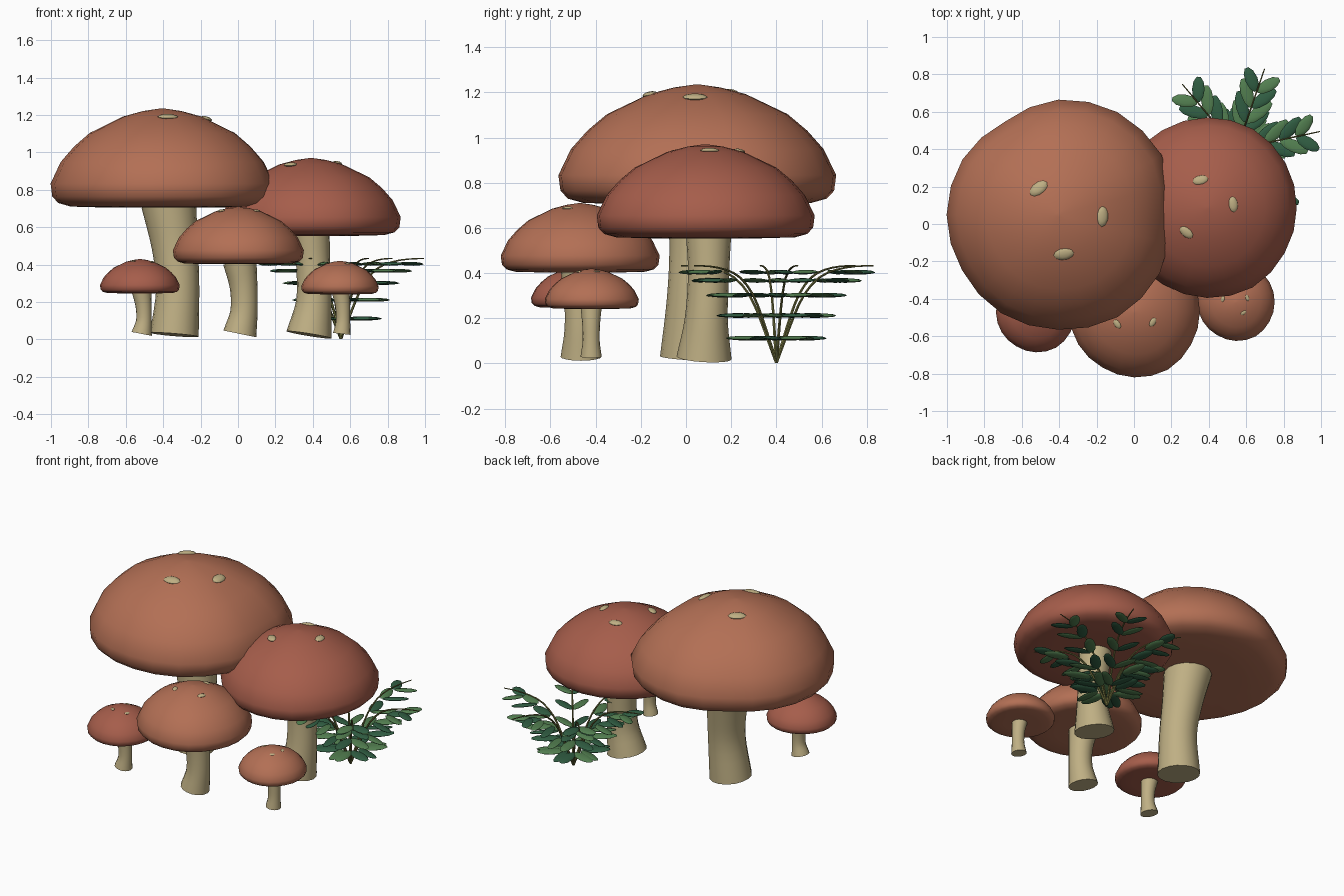
import bpy, bmesh, math
from math import cos, sin, pi, radians
from mathutils import Vector, Matrix

if "Cube" in bpy.data.objects:
    bpy.data.objects.remove(bpy.data.objects["Cube"])


def material(name, rgb):
    m = bpy.data.materials.new(name)
    m.diffuse_color = (*rgb, 1)
    m.use_nodes = True
    m.node_tree.nodes["Principled BSDF"].inputs["Base Color"].default_value = m.diffuse_color
    return m


ORANGE = material("cap_orange", (.45, .16, .09))
RED = material("cap_red", (.38, .11, .07))
CREAM = material("stem_cream", (.52, .43, .23))
DARK = material("leaf_dark", (.03, .11, .055))
LIGHT = material("leaf_light", (.085, .21, .08))
TWIG = material("frond_stalk", (.16, .16, .045))


def finish(bm, name, mat, angle=55):
    bmesh.ops.recalc_face_normals(bm, faces=bm.faces)
    me = bpy.data.meshes.new(name)
    bm.to_mesh(me)
    bm.free()
    for p in me.polygons:
        p.use_smooth = True
    me.set_sharp_from_angle(angle=radians(angle))
    me.materials.append(mat)
    ob = bpy.data.objects.new(name, me)
    bpy.context.collection.objects.link(ob)
    return ob


def skin(bm, rings):
    """Bridge equal-sized rings of points and close both ends."""
    rows = [[bm.verts.new(p) for p in ring] for ring in rings]
    n = len(rows[0])
    for a, b in zip(rows, rows[1:]):
        for i in range(n):
            j = (i + 1) % n
            bm.faces.new((a[i], a[j], b[j], b[i]))
    bm.faces.new(rows[0])
    bm.faces.new(rows[-1])


def spline(pts, steps):
    """Catmull-Rom resampling of a list of vectors of any size."""
    pts = [Vector(p) for p in pts]
    ext = [2 * pts[0] - pts[1]] + pts + [2 * pts[-1] - pts[-2]]
    out = []
    for k in range(len(pts) - 1):
        a, b, c, d = ext[k:k + 4]
        for s in range(steps):
            t = s / steps
            out.append(.5 * (2 * b + (c - a) * t + (2 * a - 5 * b + 4 * c - d) * t * t
                             + (3 * b - a - 3 * c + d) * t ** 3))
    return out + [pts[-1]]


def tube(bm, path, n):
    """Tube along (x, y, z, radius) points, rings square to the path."""
    rings = []
    for i, p in enumerate(path):
        d = (path[min(i + 1, len(path) - 1)] - path[max(i - 1, 0)]).to_3d().normalized()
        q = Vector((0, 0, 1)).rotation_difference(d)
        c = p.to_3d()
        rings.append([c + q @ Vector((p[3] * cos(2 * pi * k / n), p[3] * sin(2 * pi * k / n), 0))
                      for k in range(n)])
    skin(bm, rings)


# Cap profile: (radius, height) as fractions, from the underside to the crown
PROFILE = [(.1, .02), (.5, .01), (.82, .02), (.93, .055), (.985, .12), (1, .25), (.91, .465),
           (.79, .62), (.65, .755), (.35, .92), (.17, .975), (.02, 1)]
ROUND = [1, 1.01, 1.02, 1.01, 1, 1.01, 1, .99, .98, 1, 1.02, 1]
WAVY = [1, 1.07, 1.06, 1.03, .96, .99, 1, .995, 1.02, 1.03, 1.06, 1.05]


def cap_height(f):
    top = PROFILE[5:]
    for (r1, h1), (r0, h0) in zip(top, top[1:]):
        if r0 <= f <= r1:
            return h0 + (h1 - h0) * (f - r0) / (r1 - r0)
    return 1


def mushroom(name, cap, mat, stem, spots, size, outline=ROUND):
    x, y, R, z0, z1 = cap
    H = z1 - z0
    # cap
    n = 24
    mult = [(outline[i // 2] + outline[((i + 1) // 2) % 12]) / 2 for i in range(n)]
    bm = bmesh.new()
    skin(bm, [[(x + R * r * mult[i] * cos(2 * pi * i / n), y + R * r * mult[i] * sin(2 * pi * i / n),
                z0 + H * h) for i in range(n)] for r, h in PROFILE])
    finish(bm, name + "_cap", mat, 70)
    # stem
    bm = bmesh.new()
    tube(bm, spline(stem, 4), 16)
    finish(bm, name + "_stem", CREAM)
    # pale spots, stretched around the crown
    bm = bmesh.new()
    for sx, sy in spots:
        dx, dy = sx - x, sy - y
        r = math.hypot(dx, dy)
        slope = (cap_height(r / R - .05) - cap_height(r / R + .05)) * H / (.1 * R)
        m = (Matrix.Translation((sx, sy, z0 + H * cap_height(r / R)))
             @ Matrix.Rotation(math.atan2(dy, dx), 4, 'Z')
             @ Matrix.Rotation(math.atan(slope) * .6, 4, 'Y')
             @ Matrix.Diagonal((size * .6, size, size * .25, 1)))
        bmesh.ops.create_uvsphere(bm, u_segments=10, v_segments=6, radius=1, matrix=m)
    finish(bm, name + "_spots", CREAM)


mushroom("large_mushroom", (-.405, .05, .597, .70, 1.235), ORANGE,
         [(-.34, .015, .025, .13), (-.322, .03, .28, .115), (-.338, .05, .5, .124), (-.37, .065, .725, .147)],
         [(-.51, .19), (-.17, .04), (-.375, -.16)], .055, WAVY)
mushroom("tall_mushroom", (.39, .085, .48, .55, .97), RED,
         [(.38, .08, .025, .122), (.405, .09, .2, .095), (.402, .1, .4, .091), (.39, .1, .57, .1)],
         [(.355, .235), (.53, .105), (.28, -.045)], .042)
mushroom("middle_mushroom", (.002, -.47, .35, .40, .71), ORANGE,
         [(.01, -.465, .03, .09), (.032, -.465, .15, .073), (.03, -.465, .28, .074), (.01, -.465, .415, .09)],
         [(.1, -.525), (-.09, -.535), (.02, -.36)], .027)
mushroom("small_left_mushroom", (-.525, -.473, .213, .245, .43), RED,
         [(-.515, -.47, .03, .055), (-.503, -.47, .1, .042), (-.505, -.47, .18, .043), (-.515, -.47, .255, .052)],
         [(-.46, -.51), (-.56, -.52), (-.53, -.405)], .017)
mushroom("small_right_mushroom", (.545, -.418, .207, .24, .42), ORANGE,
         [(.555, -.42, .03, .047), (.562, -.42, .1, .038), (.56, -.42, .18, .04), (.55, -.42, .25, .047)],
         [(.585, -.475), (.605, -.395), (.475, -.4)], .017)

# Fern: six arching stalks with five pairs of leaves each
BASE = Vector((.55, .4, .005))
ARCH = [(0, 0), (.04, .1), (.08, .2), (.13, .3), (.2, .375), (.28, .41), (.37, .425), (.455, .428)]
PAIRS = [(.055, .11, .205), (.095, .21, .25), (.15, .30, .30), (.235, .365, .37), (.325, .402, .43)]
stalks, dark, light = bmesh.new(), bmesh.new(), bmesh.new()
for f in range(6):
    spin = Matrix.Translation(BASE) @ Matrix.Rotation(radians(12 + 59 * f), 4, 'Z')
    path = []
    for k, (r, z) in enumerate(ARCH):
        path.append(Vector((*(spin @ Vector((r, 0, z))), .008 - .0007 * k)))
    tube(stalks, spline(path, 2), 6)
    for k, (r, z, reach) in enumerate(PAIRS):
        for side in (-1, 1):
            a, b = Vector((r, 0, z)), Vector((reach, side * .095, z - .005))
            d = b - a
            m = (spin @ Matrix.Translation((a + b) / 2)
                 @ Matrix.Rotation(math.atan2(d.y, d.x), 4, 'Z')
                 @ Matrix.Rotation(side * .15, 4, 'X')
                 @ Matrix.Diagonal((d.length / 2, .034, .009, 1)))
            bmesh.ops.create_uvsphere(light if (k + f + (side > 0)) % 2 else dark,
                                      u_segments=10, v_segments=6, radius=1, matrix=m)
finish(stalks, "fern_stalks", TWIG)
finish(dark, "fern_dark_leaves", DARK)
finish(light, "fern_light_leaves", LIGHT)
